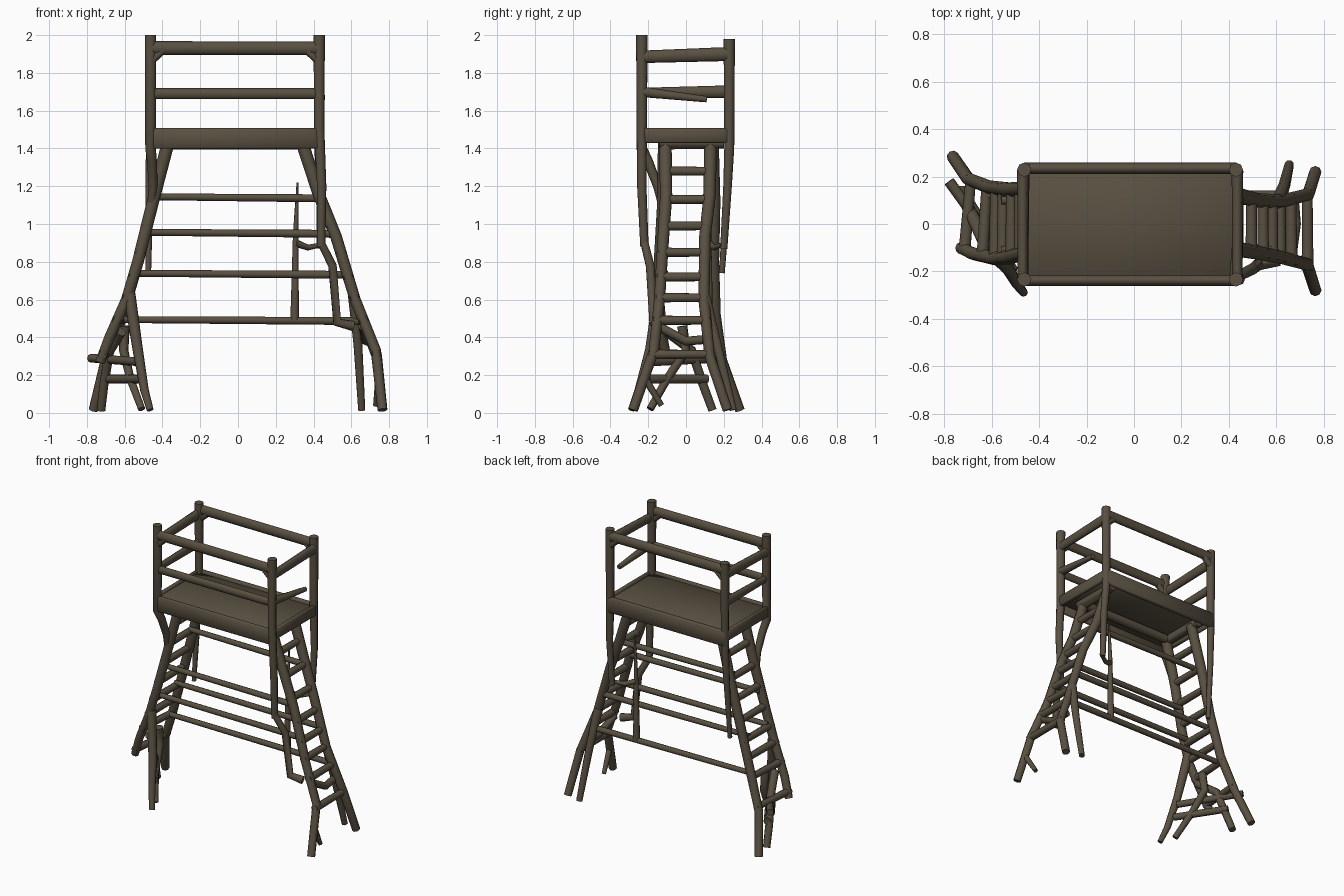
import bpy
from math import radians
from mathutils import Vector

if "Cube" in bpy.data.objects:
    bpy.data.objects.remove(bpy.data.objects["Cube"])

wood = bpy.data.materials.new("weathered_wood")
wood.use_nodes = True
wood.diffuse_color = (0.10, 0.08, 0.053, 1)
wood.node_tree.nodes["Principled BSDF"].inputs["Base Color"].default_value = wood.diffuse_color


def finish(obj, name):
    obj.name = name
    obj.data.materials.clear()
    obj.data.materials.append(wood)
    bpy.ops.object.select_all(action='DESELECT')
    obj.select_set(True)
    bpy.context.view_layer.objects.active = obj
    bpy.ops.object.shade_smooth_by_angle(angle=radians(50))


def pole(name, points, r, tip=None):
    """Octagonal branch through the points, tapering from r to tip."""
    tip = r if tip is None else tip
    curve = bpy.data.curves.new(name, 'CURVE')
    curve.dimensions = '3D'
    curve.bevel_depth = 1
    curve.bevel_resolution = 2
    curve.use_fill_caps = True
    spline = curve.splines.new('POLY')
    spline.points.add(len(points) - 1)
    for i, p in enumerate(points):
        spline.points[i].co = (*p, 1)
        spline.points[i].radius = r + (tip - r) * i / (len(points) - 1)
    obj = bpy.data.objects.new(name, curve)
    bpy.context.collection.objects.link(obj)
    bpy.ops.object.select_all(action='DESELECT')
    obj.select_set(True)
    bpy.context.view_layer.objects.active = obj
    bpy.ops.object.convert(target='MESH')
    finish(bpy.context.object, name)
    return bpy.context.object


def rail(name, start, end, r, tip, axis):
    """Guard rail: a pole made narrower than tall across the given axis."""
    obj = pole(name, [start, end], r, tip)
    for v in obj.data.vertices:
        v.co[axis] = start[axis] + (v.co[axis] - start[axis]) * 0.65


def board(name, low, high):
    low, high = Vector(low), Vector(high)
    bpy.ops.mesh.primitive_cube_add(size=1, location=(low + high) / 2)
    obj = bpy.context.object
    obj.scale = high - low
    bpy.ops.object.transform_apply(location=False, rotation=False)
    bevel = obj.modifiers.new("worn_edge", 'BEVEL')
    bevel.width = 0.006
    bpy.ops.object.modifier_apply(modifier=bevel.name)
    finish(obj, name)


def at_height(path, z):
    """Point on a descending path at height z."""
    for a, b in zip(path, path[1:]):
        if a[2] >= z >= b[2]:
            return Vector(a).lerp(Vector(b), (a[2] - z) / (a[2] - b[2]))
    return Vector(path[-1])


L, R, F, B = -0.463, 0.430, -0.234, 0.229   # corner post lines

# Platform tray and the beams beneath it
board("floor", (-0.47, -0.24, 1.455), (0.44, 0.24, 1.49))
board("front_board", (-0.475, -0.255, 1.40), (0.44, -0.23, 1.507))
board("back_board", (-0.475, 0.225, 1.40), (0.44, 0.255, 1.507))
board("right_board", (-0.485, -0.24, 1.43), (-0.46, 0.24, 1.507))
board("left_board", (0.425, -0.24, 1.43), (0.452, 0.24, 1.507))
pole("long_under_beam", [(-0.38, -0.1, 1.425), (0.35, -0.1, 1.425)], 0.03)
for x in (-0.38, 0.35):
    pole("cross_under_beam", [(x, -0.14, 1.43), (x, 0.2, 1.43)], 0.03)

# Corner posts with their trailing ends
pole("front_left_post", [(R, F, 2), (R, F, 1.5), (0.443, F, 1.2), (0.44, -0.22, 0.88)], 0.03, 0.022)
pole("front_left_root", [(0.44, -0.22, 0.9), (0.50, -0.19, 0.78), (0.525, -0.17, 0.48), (0.61, -0.15, 0.46)], 0.022, 0.028)
pole("front_right_post", [(L, F, 2), (L, F, 1.4), (-0.455, -0.2, 1.33), (-0.45, -0.15, 1.2), (-0.46, -0.12, 1.08)], 0.03, 0.022)
pole("back_left_post", [(R, B, 1.98), (R, B, 1.4), (0.44, 0.22, 1.2), (0.435, 0.2, 0.87)], 0.03, 0.019)
pole("back_right_post", [(L, B, 1.98), (L, B, 1.4), (-0.47, 0.215, 1.1), (-0.475, 0.19, 0.74)], 0.03, 0.015)

# Guard rails
for name, y in (("front", F - 0.004), ("back", B + 0.006)):
    rail(name + "_top_rail", (L, y, 1.932), (R, y, 1.93), 0.036, 0.036, 1)
    for x, s in ((L, 1), (R, -1)):
        pole(name + "_corner_brace", [(x, y, 1.86), (x + s * 0.07, y, 1.925)], 0.021)
for name, x in (("right", L - 0.006), ("left", R + 0.006)):
    rail(name + "_top_rail", (x, F, 1.885), (x, B, 1.9), 0.033, 0.037, 0)
rail("front_middle_rail", (L, F, 1.69), (R, F, 1.69), 0.029, 0.029, 1)
rail("right_middle_rail", (L, F, 1.695), (L, B, 1.70), 0.026, 0.034, 0)
pole("left_broken_rail", [(R, F, 1.70), (0.445, 0.11, 1.66)], 0.028, 0.016)

# Ladder side rails, top to foot
left_front = [(0.34, -0.11, 1.43), (0.43, -0.105, 1.15), (0.52, -0.12, 0.93), (0.62, -0.14, 0.6),
              (0.73, -0.17, 0.33), (0.765, -0.28, 0.015)]
left_back = [(0.34, 0.13, 1.43), (0.43, 0.125, 1.15), (0.52, 0.10, 0.93), (0.62, 0.095, 0.6),
             (0.735, 0.125, 0.3), (0.765, 0.22, 0.015)]
right_front = [(-0.37, -0.115, 1.43), (-0.45, -0.12, 1.12), (-0.53, -0.14, 0.8), (-0.59, -0.145, 0.6),
               (-0.68, -0.125, 0.4), (-0.73, -0.1, 0.27)]
right_back = [(-0.37, 0.14, 1.43), (-0.45, 0.15, 1.12), (-0.53, 0.145, 0.8), (-0.61, 0.155, 0.52),
              (-0.70, 0.19, 0.28), (-0.765, 0.285, 0.015)]
for name, path in (("left_ladder_front_rail", left_front), ("left_ladder_back_rail", left_back),
                   ("right_ladder_front_rail", right_front), ("right_ladder_back_rail", right_back)):
    pole(name, path, 0.034, 0.026)

# Ladder rungs
heights = (1.42, 1.28, 1.13, 0.99, 0.85, 0.72, 0.61, 0.49, 0.31)
for name, front, back in (("left_rung", left_front, left_back), ("right_rung", right_front, right_back)):
    for z in heights:
        a, b = at_height(front, z), at_height(back, z)
        over = (b - a).normalized() * 0.02
        pole(name, [a - over, b + over], 0.025, 0.022)

# Forked feet
pole("left_back_fork", [(0.61, 0.10, 0.62), (0.635, 0.165, 0.36), (0.655, 0.25, 0.015)], 0.03, 0.02)
pole("left_foot_twig", [(0.745, -0.21, 0.17), (0.73, -0.13, 0.04)], 0.02, 0.015)
pole("right_front_leg", [(-0.575, -0.14, 0.63), (-0.53, -0.19, 0.33), (-0.495, -0.25, 0.12), (-0.465, -0.29, 0.015)], 0.032, 0.018)
pole("right_inner_leg", [(-0.60, -0.02, 0.46), (-0.605, 0.0, 0.33), (-0.57, -0.1, 0.18), (-0.51, -0.19, 0.02)], 0.028, 0.02)
pole("right_middle_leg", [(-0.62, -0.1, 0.43), (-0.68, 0.03, 0.33), (-0.71, 0.09, 0.15), (-0.725, 0.14, 0.015)], 0.028, 0.024)
pole("right_low_rung", [(-0.51, -0.2, 0.18), (-0.71, 0.11, 0.18)], 0.024)
pole("right_cross_rung", [(-0.52, -0.18, 0.27), (-0.78, 0.18, 0.29)], 0.023)
pole("left_low_brace", [(0.66, -0.15, 0.46), (0.68, 0.0, 0.38), (0.67, 0.12, 0.39)], 0.024)

# Long stringers joining the ladders
for x0, x1, y, z in ((-0.45, 0.43, 0.10, 1.14), (-0.50, 0.50, -0.11, 0.952), (-0.56, 0.58, -0.11, 0.735),
                     (-0.56, 0.58, 0.10, 0.735), (-0.62, 0.64, 0.12, 0.49)):
    pole("stringer", [(x0, y, z + 0.004), (x1, y, z - 0.004)], 0.018, 0.021)

# Splintered upright and its spur
pole("splintered_upright", [(0.30, 0.12, 0.49), (0.305, 0.12, 0.95), (0.315, 0.12, 1.22)], 0.023, 0.005)
pole("upright_spur", [(0.305, 0.12, 0.9), (0.37, 0.15, 0.875), (0.44, 0.19, 0.89)], 0.02, 0.012)
